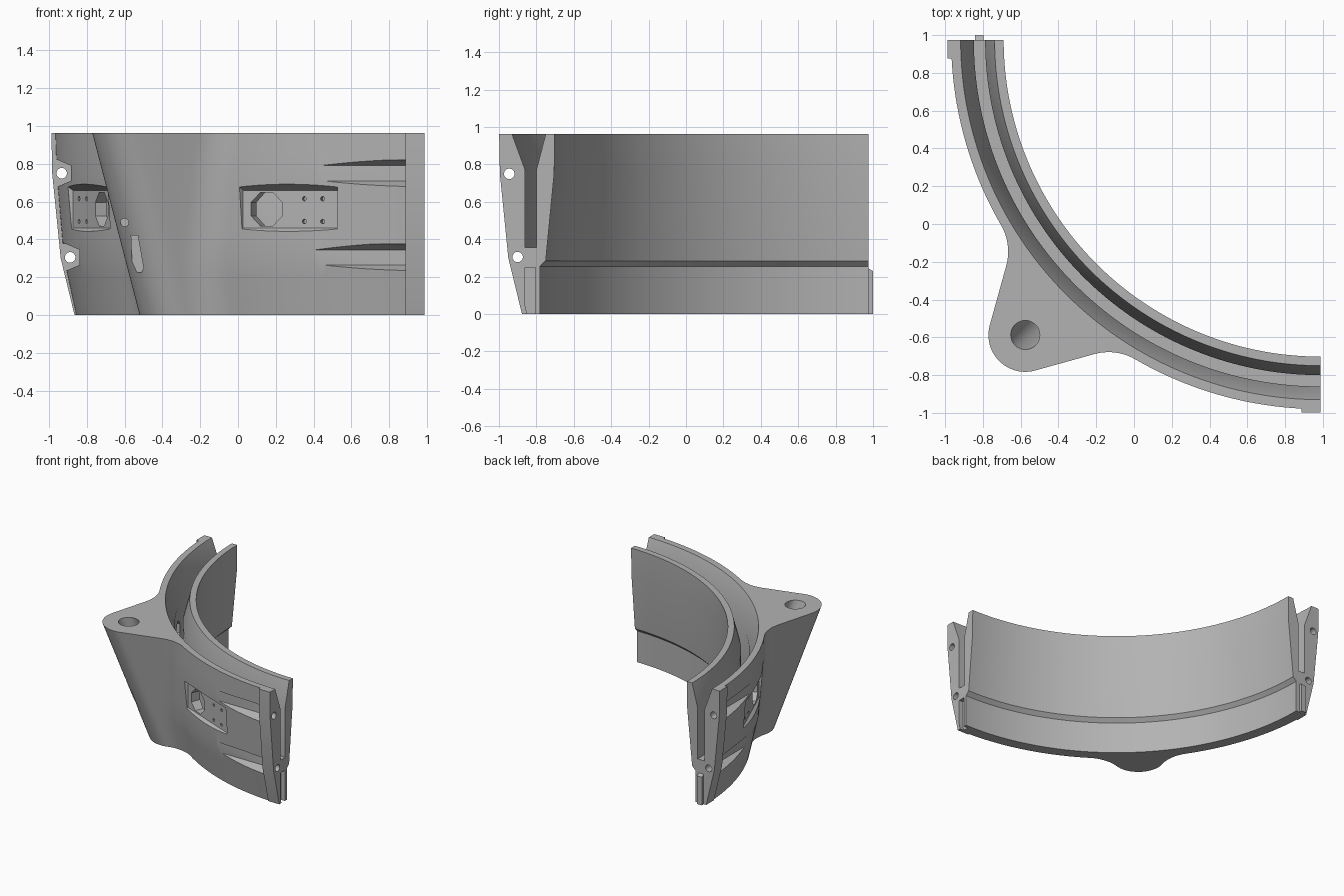
import bpy, bmesh, math
from mathutils import Vector

if "Cube" in bpy.data.objects:
    bpy.data.objects.remove(bpy.data.objects["Cube"])

CX, CY, H = 0.987, 0.975, 0.962          # ring centre and total height
LUG_C, LUG_R, LUG_SHIFT = 2.21, 0.195, 0.354
WEDGE, FILLET = math.radians(29.5), 0.28

grey = bpy.data.materials.new("grey_metal")
grey.diffuse_color = (0.45, 0.45, 0.45, 1)
grey.use_nodes = True
grey.node_tree.nodes["Principled BSDF"].inputs["Base Color"].default_value = grey.diffuse_color


def interp(z, table):
    for (z0, r0), (z1, r1) in zip(table, table[1:]):
        if z <= z1:
            return r0 + (r1 - r0) * (z - z0) / (z1 - z0)
    return table[-1][1]


def outer_radius(z):
    return interp(z, [(0, 1.845), (0.3, 1.91), (0.75, 1.948), (H, 1.955)])


def flange_radius(z):
    return interp(z, [(0, 1.852), (0.3, 1.925), (0.75, 1.97), (H, 1.974)])


def to_world(r, phi, z):
    a = math.radians(225) + phi
    return Vector((CX + r * math.cos(a), CY + r * math.sin(a), z))


def make_object(name, verts, faces):
    me = bpy.data.meshes.new(name)
    bm = bmesh.new()
    vs = [bm.verts.new(v) for v in verts]
    for f in faces:
        bm.faces.new([vs[i] for i in f])
    bmesh.ops.recalc_face_normals(bm, faces=bm.faces)
    bm.to_mesh(me)
    bm.free()
    me.materials.append(grey)
    ob = bpy.data.objects.new(name, me)
    bpy.context.collection.objects.link(ob)
    return ob


def loft(name, a, b):
    """Solid between two matching point rings."""
    n = len(a)
    faces = [[i, (i + 1) % n, n + (i + 1) % n, n + i] for i in range(n)]
    faces += [list(range(n)), list(range(n, 2 * n))]
    return make_object(name, list(a) + list(b), faces)


def cut(target, cutter, keep=False):
    mod = target.modifiers.new("cut", 'BOOLEAN')
    mod.operation, mod.solver, mod.object = 'DIFFERENCE', 'EXACT', cutter
    bpy.context.view_layer.objects.active = target
    bpy.ops.object.modifier_apply(modifier=mod.name)
    if not keep:
        bpy.data.objects.remove(cutter)


def frame(phi, side):
    """Local frame: radius, distance along the tangent towards the lug, height."""
    a = math.radians(225 + phi)
    e = Vector((math.cos(a), math.sin(a), 0))
    t = Vector((math.sin(a), -math.cos(a), 0)) * side
    return lambda r, s, z: Vector((CX, CY, z)) + e * r + t * s


def circle(n, rad, off=0.0):
    return [(rad * math.cos(2 * math.pi * (i + off) / n),
             rad * math.sin(2 * math.pi * (i + off) / n)) for i in range(n)]


def outline(z):
    """Outer outline at a height as (radius, angle): ring, fillet, lug tip, mirrored."""
    rr = outer_radius(z)
    c = Vector((LUG_C - LUG_SHIFT * (1 - z / H), 0))
    n = Vector((math.sin(WEDGE), math.cos(WEDGE)))
    d = Vector((-math.cos(WEDGE), math.sin(WEDGE)))
    q = c + n * (LUG_R + FILLET)
    b = q.dot(d)
    disc = max(b * b - (q.dot(q) - (rr + FILLET) ** 2), 0)
    p = q + d * max(-b - math.sqrt(disc), 0)
    phi_t = math.atan2(p.y, p.x)
    pts = []
    for i in range(24):
        f = math.pi / 4 + (phi_t - math.pi / 4) * i / 24
        pts.append(Vector((rr * math.cos(f), rr * math.sin(f))))
    a0, a1 = phi_t + math.pi, math.pi * 1.5 - WEDGE
    for i in range(11):
        a = a0 + (a1 - a0) * i / 10
        pts.append(p + FILLET * Vector((math.cos(a), math.sin(a))))
    start, end = pts[-1], c + n * LUG_R
    pts += [start.lerp(end, i / 5) for i in range(1, 5)]
    for i in range(13):
        a = (math.pi / 2 - WEDGE) * (1 - i / 12)
        pts.append(c + LUG_R * Vector((math.cos(a), math.sin(a))))
    pts += [Vector((v.x, -v.y)) for v in reversed(pts[:-1])]
    return [(v.length, math.atan2(v.y, v.x)) for v in pts]


# Main body: quarter ring with lug, channel on top and stepped inner wall
levels = [0, 0.1, 0.2, 0.3, 0.45, 0.6, 0.75, 0.86, H]
outlines = [outline(z) for z in levels]
inner = [(1.905, H), (1.835, 0.77), (1.835, 0.355), (1.775, 0.355), (1.775, 0.77),
         (1.725, H), (1.677, H), (1.68, 0.75), (1.725, 0.285), (1.755, 0.255), (1.755, 0)]
verts, faces = [], []
count, m = len(outlines[0]), len(levels) + len(inner)
for k in range(count):
    verts += [to_world(*o[k], z) for o, z in zip(outlines, levels)]
    verts += [to_world(r, outlines[-1][k][1], z) for r, z in inner]
for k in range(count - 1):
    for j in range(m):
        j2 = (j + 1) % m
        faces.append([k * m + j, k * m + j2, (k + 1) * m + j2, (k + 1) * m + j])
faces += [list(range(m)), [(count - 1) * m + j for j in range(m)]]
body = make_object("curved_body", verts, faces)
parts = [body]

# Slanted hole in the lug
hole = []
for z in (H + 0.05, 0.45):
    u = LUG_C - LUG_SHIFT * (1 - z / H)
    base = to_world(u, 0, z)
    hole.append([base + Vector((x, y, 0)) for x, y in circle(32, 0.077)])
cut(body, loft("lug_hole_cutter", *hole))

# Small slot and pin hole in the front of the lug
slot = [(-0.565, 0.42), (-0.53, 0.42), (-0.50, 0.25), (-0.51, 0.225), (-0.54, 0.225), (-0.56, 0.25)]
cut(body, loft("slot_cutter", *[[Vector((x, y, z)) for x, z in slot] for y in (-0.8, -0.52)]))
cut(body, loft("pin_cutter", *[[Vector((-0.60 + x, y, 0.49 + z)) for x, z in circle(12, 0.022)]
                               for y in (-0.8, -0.53)]))

for side, label in ((1, "right"), (-1, "left")):
    # Recessed panel with octagonal window and four screw holes
    P = frame(23 * side, side)
    rings = []
    for r, w, h in ((1.897, 0.27, 0.10), (1.997, 0.31, 0.17)):
        rings.append([P(r, s * w, 0.56 + q * h) for s, q in ((-1, -1), (1, -1), (1, 1), (-1, 1))])
    cut(body, loft("panel_cutter", *rings))
    holes = [(0.135, 0.56, 0.095, 8, 1.80)]
    holes += [(s, z, 0.012, 10, 1.87) for s in (-0.08, -0.185) for z in (0.495, 0.615)]
    for s, z, rad, n, depth in holes:
        ring = circle(n, rad, 0.5)
        cut(body, loft("window_cutter", *[[P(r, s + x, z + y) for x, y in ring]
                                          for r in (2.0, depth)]))

    # End flange
    E = frame(45 * side, side)
    zs = [0, 0.3, 0.75, H]
    section = [(flange_radius(z), z) for z in zs]
    section += [(outer_radius(z) - 0.02, z) for z in reversed(zs)]
    flange = loft(label + "_flange", *[[E(r, s, z) for r, z in section] for s in (0, 0.1)])
    parts.append(flange)

    # Bolt pockets behind the flange and bolt holes through it
    for z, r0 in ((0.75, 1.87), (0.305, 1.825)):
        sec = [(r0, -0.04), (r0 + 0.07, -0.07), (r0 + 0.25, -0.07),
               (r0 + 0.25, 0.07), (r0 + 0.07, 0.07), (r0, 0.04)]
        cut(body, loft("pocket_cutter", *[[E(r, s, z + q) for r, q in sec] for s in (0.1, 0.62)]))
        bolt = loft("bolt_cutter", *[[E(r0 + 0.05 + x, s, z + y) for x, y in circle(20, 0.028)]
                                     for s in (-0.05, 0.13)])
        cut(body, bolt, keep=True)
        cut(flange, bolt)

# Locating groove on one end, matching tongue on the other
E = frame(45, 1)
cut(body, loft("groove_cutter", *[[E(r, s, z) for r, z in
               ((1.78, -0.05), (1.835, -0.05), (1.835, 0.25), (1.78, 0.25))] for s in (-0.05, 0.035)]))
E = frame(-45, -1)
parts.append(loft("locating_tongue", *[[E(r, s, z) for r, z in
             ((1.785, 0), (1.83, 0), (1.83, top), (1.785, top))] for s, top in ((0.02, 0.255), (-0.025, 0.23))]))

# Smooth curved walls, keep edges sharp
for ob in parts:
    bpy.ops.object.select_all(action='DESELECT')
    ob.select_set(True)
    bpy.context.view_layer.objects.active = ob
    bpy.ops.object.shade_smooth_by_angle(angle=math.radians(25))
